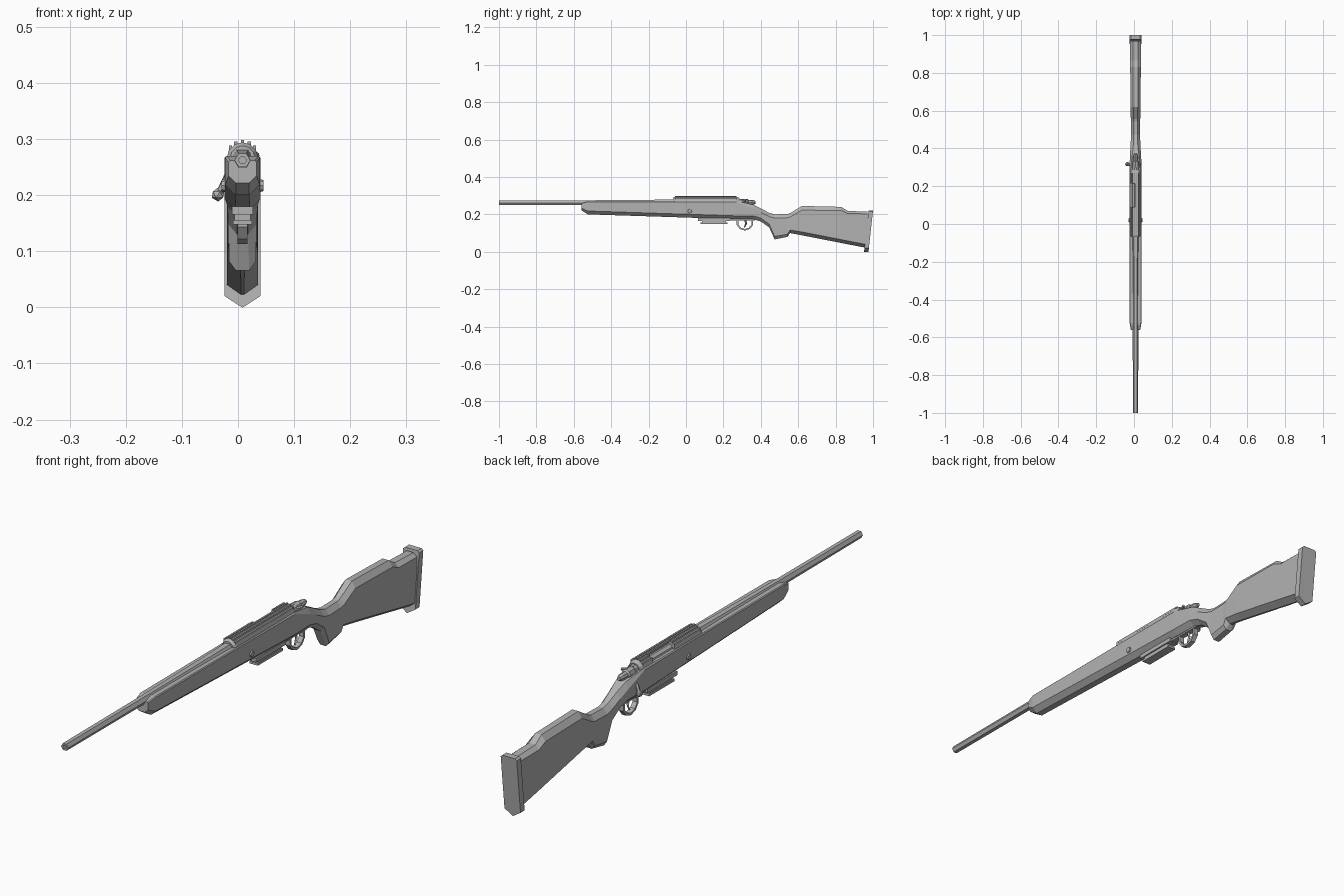
import bpy, bmesh, math
from mathutils import Vector

if "Cube" in bpy.data.objects:
    bpy.data.objects.remove(bpy.data.objects["Cube"])

CX = 0.008  # middle plane of the body

grey = bpy.data.materials.new("mid grey")
grey.use_nodes = True
grey.diffuse_color = (0.45, 0.45, 0.45, 1)
grey.node_tree.nodes["Principled BSDF"].inputs["Base Color"].default_value = (0.45, 0.45, 0.45, 1)


def finish(name, bm):
    bmesh.ops.recalc_face_normals(bm, faces=bm.faces)
    mesh = bpy.data.meshes.new(name)
    bm.to_mesh(mesh)
    bm.free()
    mesh.materials.append(grey)
    obj = bpy.data.objects.new(name, mesh)
    bpy.context.collection.objects.link(obj)
    return obj


def skin(name, rings):
    """Join equal rings of points into a closed, capped shell."""
    bm = bmesh.new()
    loops = [[bm.verts.new(p) for p in ring] for ring in rings]
    n = len(loops[0])
    for a, b in zip(loops, loops[1:]):
        for i in range(n):
            j = (i + 1) % n
            bm.faces.new((a[i], a[j], b[j], b[i]))
    bm.faces.new(loops[0])
    bm.faces.new(loops[-1])
    return finish(name, bm)


def section(y, top, bottom, half, flat_top, flat_bottom, cut_top, cut_bottom, lean=0):
    """Eight-sided cross-section with cut corners above and below."""
    right = [(flat_top, top), (half, top - cut_top),
             (half, bottom + cut_bottom), (flat_bottom, bottom)]
    pts = right + [(-x, z) for x, z in reversed(right)]
    return [(CX + x, y + lean * z, z) for x, z in pts]


def turned(name, profile, z, sides, turn=0, x=CX):
    """Solid turned around an axis along y, from (y, radius) pairs."""
    rings = []
    for y, r in profile:
        angles = [turn + math.tau * i / sides for i in range(sides)]
        rings.append([(x + r * math.cos(a), y, z + r * math.sin(a)) for a in angles])
    return skin(name, rings)


def rod(name, start, end, r1, r2, sides=6):
    a, b = Vector(start), Vector(end)
    bm = bmesh.new()
    bmesh.ops.create_cone(bm, cap_ends=True, segments=sides, radius1=r1, radius2=r2,
                          depth=(b - a).length)
    turn = (b - a).to_track_quat('Z', 'Y').to_matrix().to_4x4()
    turn.translation = (a + b) / 2
    bm.transform(turn)
    return finish(name, bm)


def block(name, y0, y1, z0, z1, half, x=CX):
    bm = bmesh.new()
    bmesh.ops.create_cube(bm, size=1)
    for v in bm.verts:
        v.co = (x + v.co.x * 2 * half, y0 + (v.co.y + 0.5) * (y1 - y0),
                z0 + (v.co.z + 0.5) * (z1 - z0))
    return finish(name, bm)


# Stock: fore-end, wrist, grip and raised comb in one loft
skin("stock", [section(*s) for s in [
    (-.56, .262, .222, .025, .022, .012, .004, .012),
    (-.525, .270, .200, .031, .028, .012, .003, .018),
    (0, .270, .183, .032, .029, .013, .003, .018),
    (.27, .270, .174, .032, .028, .013, .005, .018),
    (.36, .252, .174, .030, .018, .011, .022, .018),
    (.40, .232, .162, .027, .013, .010, .022, .018),
    (.445, .208, .130, .025, .010, .010, .020, .018),
    (.474, .200, .066, .024, .010, .012, .020, .016),
    (.543, .202, .080, .024, .010, .012, .020, .014),
    (.556, .206, .100, .025, .010, .006, .020, .016),
    (.62, .245, .088, .027, .012, .004, .022, .018),
    (.83, .240, .047, .028, .012, .003, .020, .018),
    (.865, .218, .040, .028, .013, .003, .014, .018),
    (.97, .215, .020, .028, .013, .003, .012, .018)]])

# Butt pad, leaning back with height
skin("butt_pad", [section(y, .222, 0, .032, .025, .001, .006, .020, .11)
                  for y in (.952, .9756)])

# Barrel with a hollow muzzle
turned("barrel", [(-.96, .007), (-1, .007), (-1, .014), (-.55, .015),
                  (-.2, .018), (-.06, .021)], .262, 6)

# Receiver: front ring, open-sided middle and rear bridge
turned("receiver_front", [(-.07, .022), (-.06, .028), (.09, .028)], .266, 12)
turned("receiver_rear", [(.215, .028), (.27, .028), (.285, .022)], .266, 12)
arc = [math.radians(a) for a in range(-90, 91, 30)]
skin("receiver_side", [[(CX + .028 * math.cos(a), y, .266 + .028 * math.sin(a)) for a in arc]
                       for y in (.09, .215)])
turned("bolt_body", [(.08, .020), (.30, .020)], .264, 10)

# Narrow ribs along the receiver
for i, degrees in enumerate((40, 65, 90, 115, 140)):
    a = math.radians(degrees)
    x, z = CX + .028 * math.cos(a), .266 + .028 * math.sin(a)
    spans = [(-.06, .27)] if degrees <= 90 else [(-.06, .09), (.215, .27)]
    for y0, y1 in spans:
        block(f"receiver_rib_{i}", y0, y1, z - .004, z + .004, .003, x)

# Bolt shroud, handle and knob
turned("bolt_shroud", [(.28, .018), (.33, .018), (.335, .013), (.36, .012), (.372, .007)],
       .264, 8)
rod("bolt_handle", (CX - .012, .305, .262), (-.033, .315, .205), .008, .006)
bm = bmesh.new()
bmesh.ops.create_icosphere(bm, subdivisions=1, radius=.0125)
for v in bm.verts:
    v.co += Vector((-.0355, .317, .201))
finish("bolt_knob", bm)
rod("safety_lever", (CX + .015, .30, .268), (CX + .026, .32, .272), .006, .005)

# Cross bolts on both sides of the stock
for name, side in (("left", 1), ("right", -1)):
    rod(f"cross_bolt_{name}", (CX + side * .025, .02, .217), (CX + side * .037, .02, .217),
        .013, .010, 8)

# Magazine and lower metalwork
block("magazine_collar", .065, .235, .165, .180, .019)
block("magazine", .085, .215, .152, .175, .014)
block("magazine_floor", .078, .222, .148, .156, .017)
block("guard_strap", .23, .37, .168, .180, .011)

# Trigger guard: eight-sided hoop of rectangular section
bm = bmesh.new()
loops = []
for x, r in ((-.009, .046), (.009, .046), (.009, .037), (-.009, .037)):
    loops.append([bm.verts.new((CX + x, .315 + r * math.cos(a), .157 + r * .95 * math.sin(a)))
                  for a in [math.tau * (i + .5) / 10 for i in range(10)]])
for k in range(4):
    a, b = loops[k], loops[(k + 1) % 4]
    for i in range(10):
        j = (i + 1) % 10
        bm.faces.new((a[i], a[j], b[j], b[i]))
# Only the part below the stock is kept
bmesh.ops.bisect_plane(bm, geom=bm.verts[:] + bm.edges[:] + bm.faces[:],
                       plane_co=(0, 0, .182), plane_no=(0, 0, 1), clear_outer=True)
finish("trigger_guard", bm)

# Trigger
rod("trigger_upper", (CX, .315, .175), (CX, .322, .150), .006, .005, 4)
rod("trigger_lower", (CX, .322, .152), (CX, .312, .130), .005, .003, 4)
